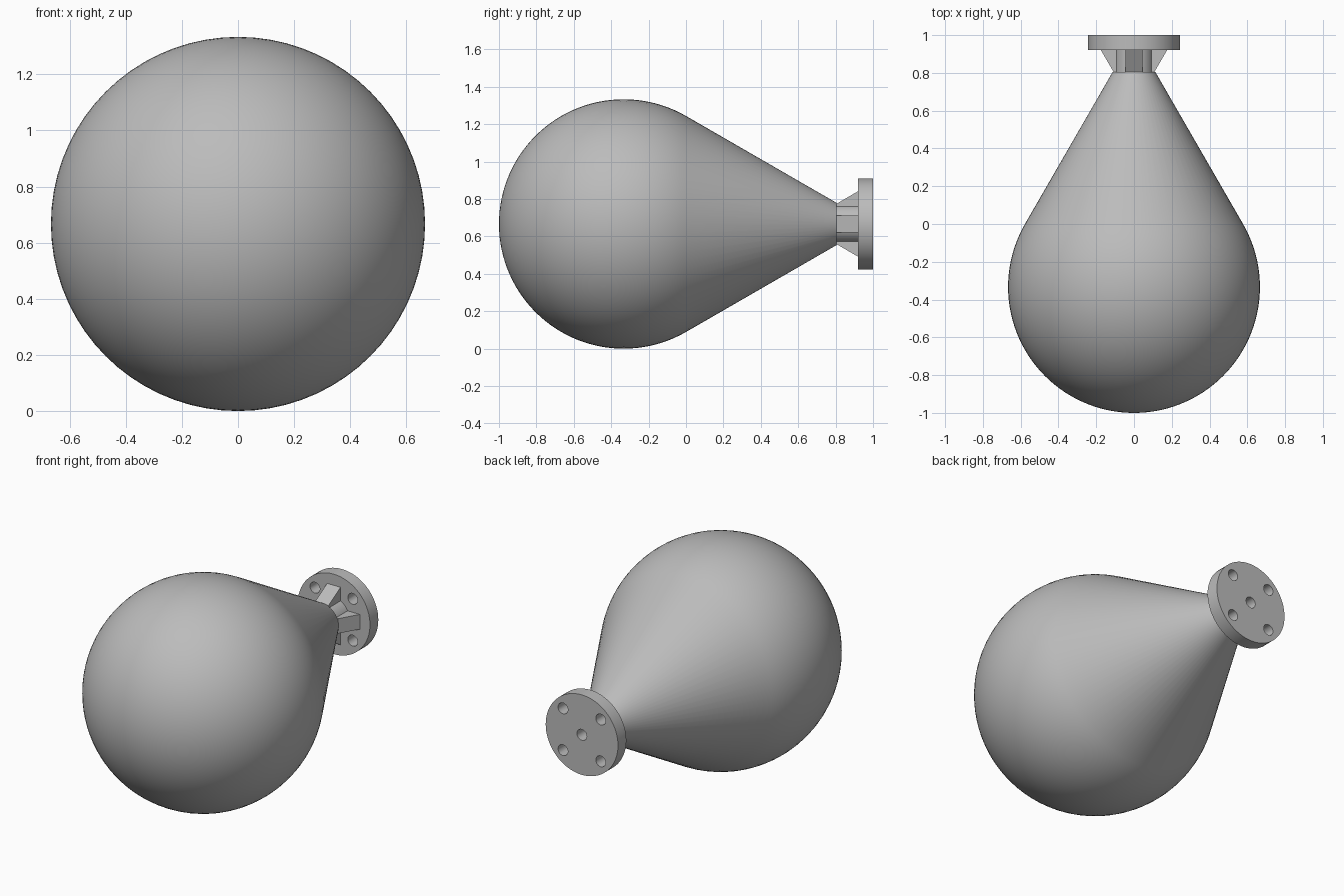
import bpy, bmesh, math
from mathutils import Matrix, Vector

cube = bpy.data.objects.get("Cube")
if cube:
    bpy.data.objects.remove(cube, do_unlink=True)

R = 2 / 3                      # bulb radius; also height of the axis
BULB_Y = -1 / 3
SEGMENTS = 72

grey = bpy.data.materials.new("plain grey")
grey.use_nodes = True
colour = (0.5, 0.5, 0.5, 1)
grey.diffuse_color = colour
grey.node_tree.nodes["Principled BSDF"].inputs["Base Color"].default_value = colour


def finish(name, bm, smooth=True):
    bmesh.ops.recalc_face_normals(bm, faces=bm.faces)
    mesh = bpy.data.meshes.new(name)
    bm.to_mesh(mesh)
    bm.free()
    mesh.materials.append(grey)
    obj = bpy.data.objects.new(name, mesh)
    bpy.context.collection.objects.link(obj)
    if smooth:
        shade(obj)
    return obj


def activate(obj):
    bpy.ops.object.select_all(action='DESELECT')
    obj.select_set(True)
    bpy.context.view_layer.objects.active = obj


def shade(obj):
    activate(obj)
    bpy.ops.object.shade_smooth_by_angle(angle=math.radians(30))


def lathe(name, profile, smooth=True):
    """Turn (radius, y) points around the horizontal axis."""
    bm = bmesh.new()
    verts = [bm.verts.new((r, y, R)) for r, y in profile]
    edges = [bm.edges.new(pair) for pair in zip(verts, verts[1:])]
    bmesh.ops.spin(bm, geom=verts + edges, cent=(0, 0, R), axis=(0, 1, 0),
                   angle=math.tau, steps=SEGMENTS, use_duplicate=False)
    bmesh.ops.remove_doubles(bm, verts=bm.verts, dist=0.0001)
    return finish(name, bm, smooth)


# Bulb: a sphere that runs tangentially into a cone
steps = 40
arc = [(R * math.sin(a), BULB_Y - R * math.cos(a))
       for a in (math.radians(120) * i / steps for i in range(steps + 1))]
arc[0] = (0, -1)
lathe("bulb_body", arc + [(0.113, 0.805), (0, 0.805)])

# Neck and flange with a central bore
flange = lathe("neck_and_flange", [
    (0, 0.78), (0.103, 0.78), (0.103, 0.92), (0.243, 0.92),
    (0.243, 1), (0.033, 1), (0.033, 0.82), (0, 0.82)], smooth=False)

# Four bolt holes through the flange
bm = bmesh.new()
for x in (-0.127, 0.127):
    for z in (-0.127, 0.127):
        place = Matrix.Translation((x, 0.96, R + z)) @ Matrix.Rotation(math.pi / 2, 4, 'X')
        bmesh.ops.create_cone(bm, cap_ends=True, segments=32, radius1=0.033,
                              radius2=0.033, depth=0.2, matrix=place)
cutter = finish("bolt_hole_cutter", bm, smooth=False)
cutter.hide_render = True
cut = flange.modifiers.new("bolt_holes", 'BOOLEAN')
cut.object = cutter
cut.operation = 'DIFFERENCE'
cut.solver = 'EXACT'
activate(flange)
bpy.ops.object.modifier_apply(modifier=cut.name)
bpy.data.objects.remove(cutter, do_unlink=True)
shade(flange)

# Four tapered ribs bracing the flange against the neck
rib = [(0.06, 0.79), (0.108, 0.805), (0.178, 0.925), (0.06, 0.925)]
for i, side in enumerate(("left", "top", "right", "bottom")):
    bm = bmesh.new()
    face = bm.faces.new([bm.verts.new((r, y, -0.045)) for r, y in rib])
    wall = bmesh.ops.extrude_face_region(bm, geom=[face])
    bmesh.ops.translate(bm, vec=Vector((0, 0, 0.09)),
                        verts=[v for v in wall["geom"] if isinstance(v, bmesh.types.BMVert)])
    turn = Matrix.Translation((0, 0, R)) @ Matrix.Rotation(-i * math.pi / 2, 4, 'Y')
    bmesh.ops.transform(bm, matrix=turn, verts=bm.verts)
    finish(side + "_rib", bm, smooth=False)
